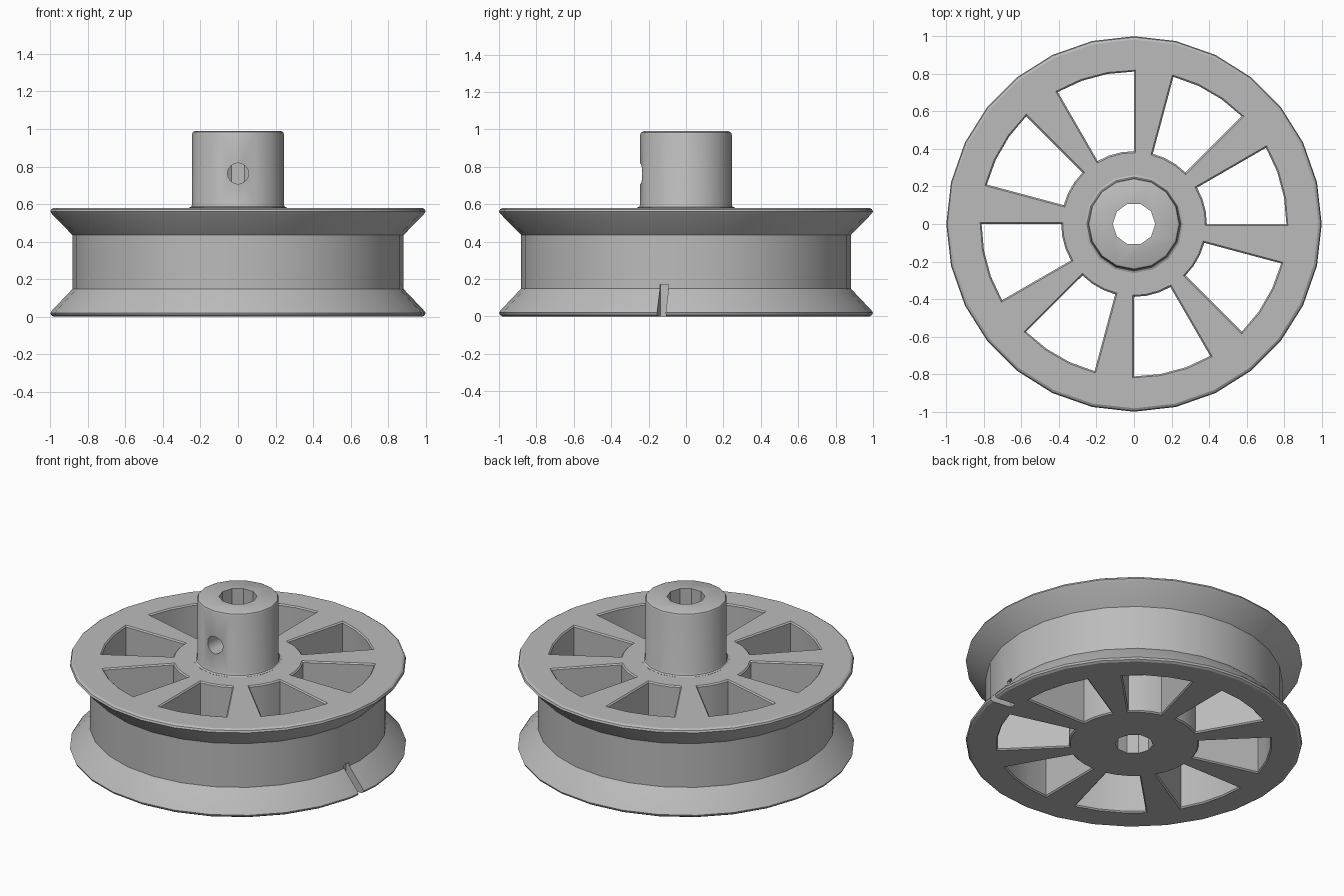
import bpy, bmesh
from math import sin, cos, pi, radians
from mathutils import Matrix

cube = bpy.data.objects.get("Cube")
if cube:
    bpy.data.objects.remove(cube)

grey = bpy.data.materials.new("plain grey")
grey.use_nodes = True
colour = (0.5, 0.5, 0.5, 1)
grey.diffuse_color = colour
grey.node_tree.nodes["Principled BSDF"].inputs["Base Color"].default_value = colour


def loft(name, rings):
    """Solid skinned through equal-length rings of points, capped at both ends."""
    bm = bmesh.new()
    loops = [[bm.verts.new(p) for p in ring] for ring in rings]
    n = len(loops[0])
    for a, b in zip(loops, loops[1:]):
        for i in range(n):
            j = (i + 1) % n
            bm.faces.new((a[i], a[j], b[j], b[i]))
    bm.faces.new(loops[0])
    bm.faces.new(loops[-1])
    bmesh.ops.recalc_face_normals(bm, faces=bm.faces)
    mesh = bpy.data.meshes.new(name)
    bm.to_mesh(mesh)
    bm.free()
    mesh.materials.append(grey)
    obj = bpy.data.objects.new(name, mesh)
    bpy.context.collection.objects.link(obj)
    return obj


def lathe(name, profile, sides):
    """Turn an (radius, height) profile around the z axis."""
    turn = [2 * pi * i / sides for i in range(sides)]
    return loft(name, [[(r * cos(a), r * sin(a), z) for a in turn] for r, z in profile])


def window_ring(start, z, grow):
    """Outline of one spoke window at height z, enlarged by grow."""
    inner, outer = 0.388 - grow, 0.812 + grow
    pts = []
    for r, steps in ((inner, (0, 1, 2, 3)), (outer, (3, 2, 1, 0))):
        a0 = start - grow / r
        a1 = start + radians(30) + grow / r
        for s in steps:
            a = a0 + (a1 - a0) * s / 3
            pts.append((r * cos(a), r * sin(a), z))
    return pts


def cut(obj, cutters):
    for c in cutters:
        c.hide_render = True
        mod = obj.modifiers.new(c.name, 'BOOLEAN')
        mod.operation = 'DIFFERENCE'
        mod.solver = 'EXACT'
        mod.object = c
    bpy.context.view_layer.update()
    graph = bpy.context.evaluated_depsgraph_get()
    mesh = bpy.data.meshes.new_from_object(obj.evaluated_get(graph))
    obj.modifiers.clear()
    obj.data = mesh


# Spool body: two flared flanges around a straight drum
body = lathe("spool_body", [
    (0.982, 0), (0.995, 0.008), (1, 0.02), (0.99, 0.034), (0.882, 0.148),
    (0.882, 0.435), (0.99, 0.546), (1, 0.56), (0.995, 0.572), (0.982, 0.58)], 28)

# Hub with a small fillet at its foot and a rounded top edge
hub = lathe("hub", [
    (0.262, 0.57), (0.262, 0.581), (0.25, 0.586), (0.245, 0.597),
    (0.245, 0.972), (0.24, 0.984), (0.228, 0.99)], 16)

# Eight spoke windows with chamfered mouths
windows = []
for k in range(8):
    start = radians(45 * k)
    windows.append(loft("window_cutter", [
        window_ring(start, z, g) for z, g in
        ((-0.01, 0.018), (0.008, 0), (0.572, 0), (0.59, 0.018))]))

# Shaft bore, set screw hole and string notch
bore = lathe("bore_cutter", [(0.113, -0.1), (0.113, 1.1)], 10)
screw = lathe("screw_cutter", [(0.056, 0), (0.056, 0.4)], 16)
screw.data.transform(Matrix.Translation((0, 0, 0.763)) @ Matrix.Rotation(pi / 2, 4, 'X'))
notch = loft("notch_cutter", [
    [(0.85, -0.023, z), (1.1, -0.023, z), (1.1, 0.023, z), (0.85, 0.023, z)]
    for z in (-0.1, 0.17)])
notch.data.transform(Matrix.Rotation(radians(-7.6), 4, 'Z'))

cut(body, windows + [bore, notch])
cut(hub, [bore, screw])
for c in windows + [bore, screw, notch]:
    bpy.data.objects.remove(c)

# Smooth the turned surfaces, keep the edges crisp
bpy.ops.object.select_all(action='DESELECT')
for obj in (body, hub):
    obj.select_set(True)
bpy.context.view_layer.objects.active = body
bpy.ops.object.shade_smooth_by_angle(angle=radians(30))
